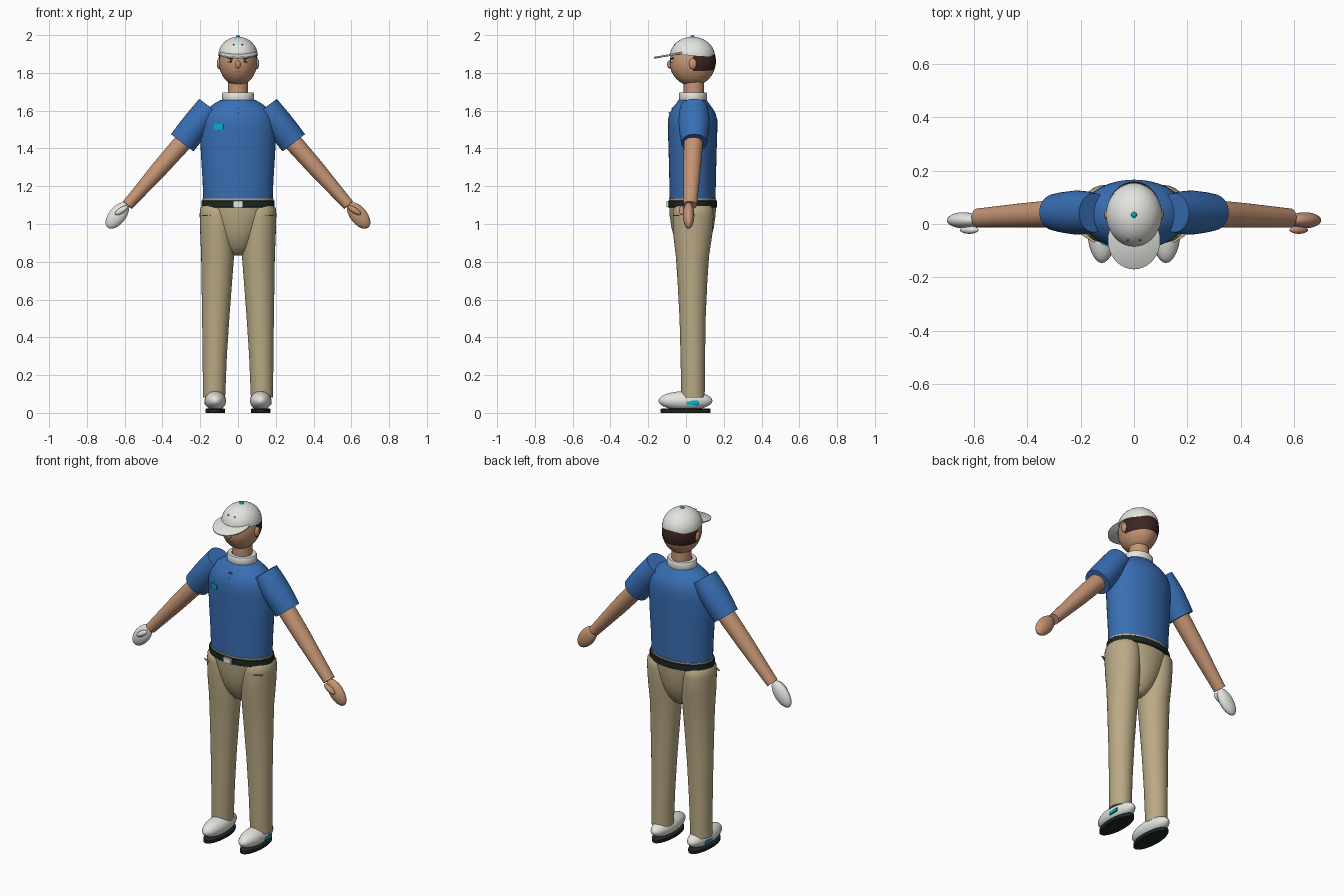
import bpy, bmesh, math
from mathutils import Vector, Matrix

if "Cube" in bpy.data.objects:
    bpy.data.objects.remove(bpy.data.objects["Cube"])


def mat(name, r, g, b):
    m = bpy.data.materials.new(name)
    m.diffuse_color = (r, g, b, 1)
    m.use_nodes = True
    m.node_tree.nodes["Principled BSDF"].inputs["Base Color"].default_value = m.diffuse_color
    return m


BLUE = mat("shirt_blue", 0.04, 0.158, 0.46)
WHITE = mat("off_white", 0.78, 0.78, 0.74)
TAN = mat("khaki", 0.49, 0.40, 0.235)
SKIN = mat("skin", 0.56, 0.30, 0.175)
HAIR = mat("dark_brown", 0.045, 0.02, 0.016)
BLACK = mat("near_black", 0.012, 0.02, 0.016)
CYAN = mat("cyan", 0.0, 0.45, 0.58)
LIP = mat("lip_brown", 0.30, 0.12, 0.08)


def finish(bm, name, m, matrix=None):
    bmesh.ops.recalc_face_normals(bm, faces=bm.faces)
    if matrix:
        bm.transform(matrix)
    me = bpy.data.meshes.new(name)
    bm.to_mesh(me)
    bm.free()
    me.materials.append(m)
    ob = bpy.data.objects.new(name, me)
    bpy.context.collection.objects.link(ob)
    bpy.ops.object.select_all(action='DESELECT')
    bpy.context.view_layer.objects.active = ob
    ob.select_set(True)
    bpy.ops.object.shade_smooth_by_angle(angle=math.radians(40))
    return ob


def loft(name, m, rings, matrix=None, n=36):
    """Closed skin over ellipse rings (cx, cy, z, rx, ry)."""
    bm = bmesh.new()
    loops = []
    for cx, cy, z, rx, ry in rings:
        loops.append([bm.verts.new((cx + rx * math.cos(2 * math.pi * i / n),
                                    cy + ry * math.sin(2 * math.pi * i / n), z)) for i in range(n)])
    for a, b in zip(loops, loops[1:]):
        for i in range(n):
            j = (i + 1) % n
            bm.faces.new((a[i], a[j], b[j], b[i]))
    bm.faces.new(loops[0])
    bm.faces.new(loops[-1])
    return finish(bm, name, m, matrix)


def aim(p0, p1):
    """Frame at p0 with local z toward p1 and local x along world y."""
    d = Vector(p1) - Vector(p0)
    return Matrix.Translation(p0) @ d.to_track_quat('Z', 'Y').to_matrix().to_4x4(), d.length


def limb(name, m, p0, p1, profile):
    M, length = aim(p0, p1)
    return loft(name, m, [(0, 0, t * length, a, b) for t, a, b in profile], M)


def ball(name, m, c, r, rot=None, cuts=(), seg=32):
    """Ellipsoid; each cut (point, normal) removes what lies along the normal."""
    bm = bmesh.new()
    bmesh.ops.create_uvsphere(bm, u_segments=seg, v_segments=seg // 2, radius=1)
    M = Matrix.Translation(c) @ (rot or Matrix()) @ Matrix.Diagonal((*r, 1))
    bm.transform(M)
    for co, no in cuts:
        res = bmesh.ops.bisect_plane(bm, geom=bm.verts[:] + bm.edges[:] + bm.faces[:],
                                     plane_co=co, plane_no=no, clear_outer=True)
        edges = [e for e in res['geom_cut'] if isinstance(e, bmesh.types.BMEdge)]
        bmesh.ops.holes_fill(bm, edges=edges, sides=0)
    return finish(bm, name, m)


def plate(name, m, c, size, rz=0.0, ry=0.0, bevel=0.003):
    bm = bmesh.new()
    bmesh.ops.create_cube(bm, size=1)
    bm.transform(Matrix.Diagonal((*size, 1)))
    bmesh.ops.bevel(bm, geom=bm.edges[:], offset=min(bevel, min(size) * 0.4), segments=2, affect='EDGES')
    M = Matrix.Translation(c) @ Matrix.Rotation(rz, 4, 'Z') @ Matrix.Rotation(ry, 4, 'Y')
    return finish(bm, name, m, M)


CY = 0.035  # depth of the body axis

# Shirt, collar, neck
loft("shirt_torso", BLUE, [(0, CY, z, a, b) for z, a, b in (
    (1.122, .184, .121), (1.22, .187, .123), (1.38, .197, .127), (1.50, .200, .131), (1.55, .195, .131),
    (1.585, .182, .122), (1.615, .156, .105), (1.64, .122, .086), (1.655, .095, .075), (1.663, .06, .06))], n=48)
loft("collar", WHITE, [(0, .037, z, r, r * .88) for z, r in (
    (1.648, .080), (1.653, .084), (1.69, .084), (1.697, .080), (1.697, .058), (1.67, .056))])
loft("neck", SKIN, [(0, .042, 1.64, .054, .054), (0, .042, 1.79, .052, .054)])
plate("shirt_badge", CYAN, (-.1, -.078, 1.515), (.054, .009, .03), rz=math.radians(-20))
plate("shirt_placket", BLUE, (0, -.066, 1.612), (.024, .02, .012))
ball("shirt_button", WHITE, (0, -.088, 1.59), (.004, .004, .004), seg=12)

# Trousers, belt
loft("trouser_hips", TAN, [(0, CY, z, a, b) for z, a, b in (
    (.832, .02, .02), (.845, .045, .045), (.88, .078, .075), (.93, .108, .098), (.98, .130, .112),
    (1.04, .160, .121), (1.09, .185, .124), (1.134, .188, .125))], n=48)
loft("belt", BLACK, [(0, CY, z, a, b) for z, a, b in (
    (1.087, .190, .126), (1.09, .194, .130), (1.122, .194, .130), (1.125, .190, .126))], n=48)
plate("belt_buckle", WHITE, (0, -.095, 1.105), (.05, .014, .034))

for s, side in ((-1, "right"), (1, "left")):
    # Legs
    loft(side + "_trouser_leg", TAN, [(s * x, y, z, a, b) for z, x, a, y, b in (
        (.082, .127, .059, .037, .062), (.3, .123, .064, .036, .065), (.5, .118, .072, .035, .069),
        (.7, .112, .081, .034, .079), (.83, .108, .087, .034, .088), (.95, .110, .090, .036, .104),
        (1.05, .112, .091, .038, .108), (1.08, .112, .089, .038, .105), (1.095, .112, .080, .038, .095))])
    plate(side + "_pocket_edge", TAN, (s * .168, -.052, 1.045), (.055, .012, .006), rz=s * .55)

    # Shoes
    ball(side + "_shoe", WHITE, (s * .12, -.003, .064), (.057, .143, .051),
         cuts=[((0, 0, .018), (0, 0, -1))])
    loft(side + "_shoe_sole", BLACK, [(s * .12, -.002, z, a, b) for z, a, b in (
        (0, .050, .130), (.003, .052, .133), (.019, .052, .133), (.022, .048, .128))])
    plate(side + "_shoe_badge", CYAN, (s * .174, .035, .053), (.009, .066, .023))

    # Sleeves and arms
    limb(side + "_sleeve", BLUE, (s * .15, .042, 1.62), (s * .295, .044, 1.43),
         ((0, .073, .070), (.2, .080, .072), (.45, .083, .075), (.75, .077, .076), (1, .069, .075)))
    limb(side + "_arm", SKIN, (s * .25, .042, 1.48), (s * .585, .022, 1.10),
         ((0, .050, .050), (.2, .050, .048), (.5, .046, .044), (.8, .040, .036), (1, .036, .031)))

    # Hands, one gloved
    m, hand = (WHITE, "_gloved_hand") if s < 0 else (SKIN, "_hand")
    rot = aim((0, 0, 0), (s * .62, 0, -.78))[0]
    ball(side + hand, m, (s * .639, .014, 1.045), (.030, .045, .082), rot)
    rot = aim((0, 0, 0), (s * .84, 0, -.54))[0]
    ball(side + "_thumb", m, (s * .617, -.022, 1.072), (.015, .016, .040), rot, seg=20)

    # Face details
    ball(side + "_ear", SKIN, (s * .100, .036, 1.848), (.012, .020, .029), seg=20)
    ball(side + "_eye", WHITE, (s * .040, -.073, 1.862), (.013, .007, .008), seg=16)
    ball(side + "_pupil", BLACK, (s * .039, -.079, 1.862), (.006, .004, .007), seg=12)
    plate(side + "_eyebrow", HAIR, (s * .042, -.073, 1.876), (.032, .010, .007), rz=s * .3, ry=-s * .15)
    ball(side + "_cap_eyelet", CYAN, (s * .022, -.061, 1.95), (.004, .004, .004), seg=12)

# Head, nose, mouth
ball("head", SKIN, (0, CY, 1.855), (.100, .121, .124))
ball("nose", SKIN, (0, -.086, 1.845), (.014, .014, .022), seg=20)
plate("mouth", LIP, (0, -.075, 1.806), (.036, .009, .006))

# Hair shell on the back of the head
ball("hair", HAIR, (0, CY, 1.862), (.104, .124, .120),
     cuts=[((0, .036, 0), (0, -1, 0)), ((0, 0, 1.808), (0, 0, -1)), ((0, 0, 1.915), (0, 0, 1))])

# Cap dome, brim, button
ball("cap_dome", WHITE, (0, .034, 1.889), (.105, .119, .102), cuts=[((0, .034, 1.892), (0, -.06, -1))], seg=40)
tilt = Matrix.Translation((0, -.06, 1.899)) @ Matrix.Rotation(math.radians(10), 4, 'X')
loft("cap_brim", WHITE, [(0, 0, z, a, b) for z, a, b in (
    (-.005, .095, .108), (-.003, .098, .111), (.003, .098, .111), (.005, .095, .108))], tilt)
ball("cap_button", CYAN, (0, .034, 1.991), (.011, .011, .009), seg=16)
